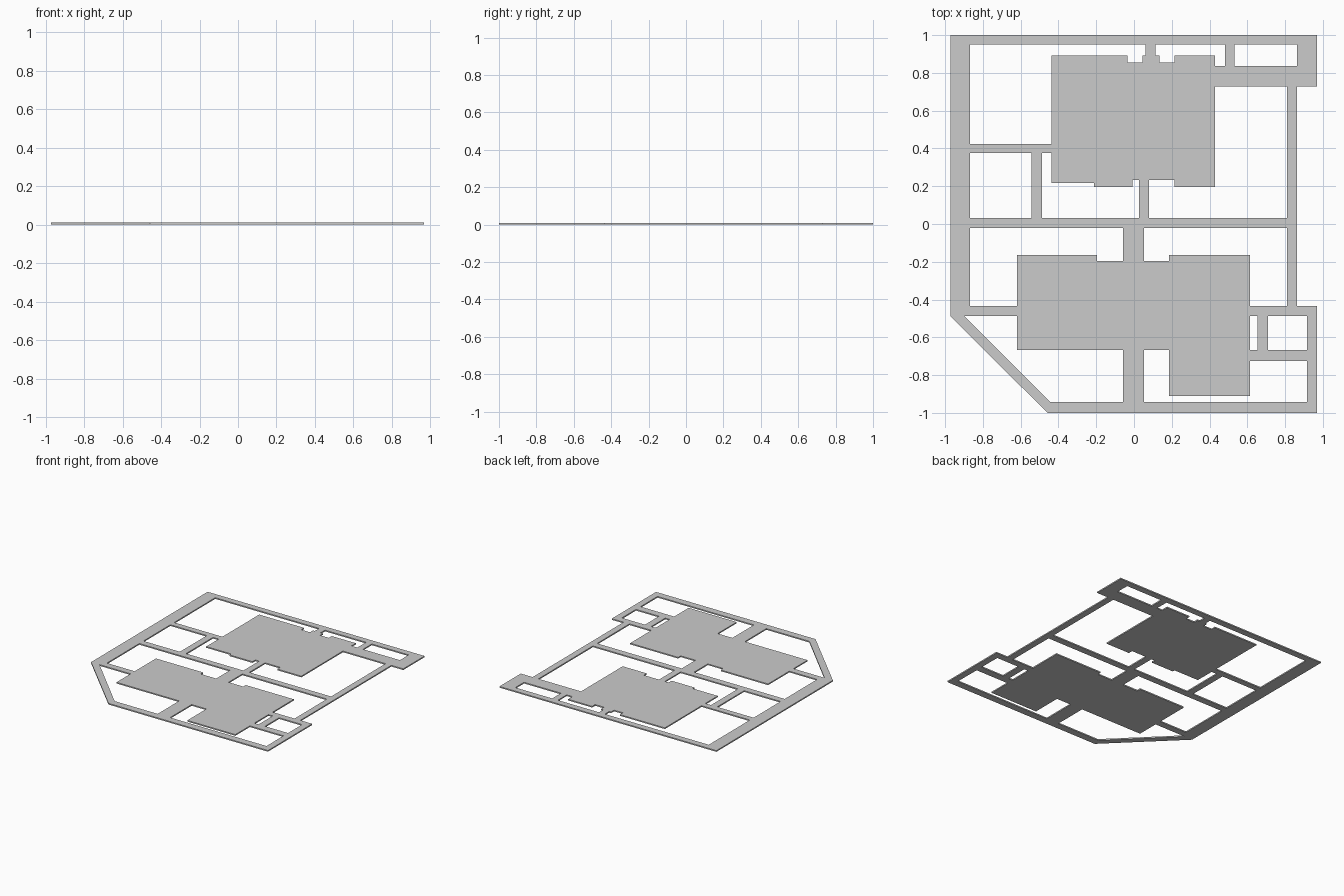
import bpy, bmesh

if "Cube" in bpy.data.objects:
    bpy.data.objects.remove(bpy.data.objects["Cube"])

THICK = 0.01

# Rectangles are (x0, x1, y0, y1)
upper_pad = [
    (-.436, -.212, .217, .855), (-.212, -.008, .196, .855),
    (-.008, .214, .233, .855), (.214, .429, .196, .855),
    # tabs left standing between the top notches
    (-.436, -.034, .855, .893), (.045, .135, .855, .893), (.214, .429, .855, .893),
]
lower_pad = [
    (-.619, .614, -.668, -.196), (.185, .614, -.911, -.668),
    (-.619, -.196, -.196, -.164), (.185, .614, -.196, -.164),
]
border = [
    (-.972, -.868, -.488, 1), (-.972, .968, .949, 1),
    (.862, .968, .728, 1), (.429, .968, .728, .837),
    (.81, .862, -.435, .728), (.915, .968, -1, -.435),
    (-.443, .968, -1, -.943),
]
paths = [
    (.061, .114, .893, .949), (.481, .532, .837, .949),
    (-.868, -.436, .376, .424), (-.542, -.487, .032, .376),
    (.026, .079, .032, .233), (-.868, .862, -.021, .032),
    (-.058, .053, -.196, -.021), (-.058, .053, -1, -.668),
    (-.897, -.619, -.488, -.435), (.614, .968, -.488, -.435),
    (.653, .709, -.668, -.488), (.614, .968, -.726, -.668),
]
# Slanted strip at the front left corner
slant = [(-.972, -.488), (-.458, -1), (-.443, -1), (-.443, -.943), (-.897, -.488)]


def union_of_rects(bm, rects):
    """Fill every grid cell covered by at least one rectangle."""
    xs = sorted({x for r in rects for x in r[:2]})
    ys = sorted({y for r in rects for y in r[2:]})
    for xa, xb in zip(xs, xs[1:]):
        for ya, yb in zip(ys, ys[1:]):
            cx, cy = (xa + xb) / 2, (ya + yb) / 2
            if any(r[0] < cx < r[1] and r[2] < cy < r[3] for r in rects):
                add_face(bm, [(xa, ya), (xb, ya), (xb, yb), (xa, yb)])


def add_face(bm, pts):
    bm.faces.new([bm.verts.new((x, y, 0)) for x, y in pts])


# One continuous slab: pads, border and connecting paths
bm = bmesh.new()
union_of_rects(bm, upper_pad + lower_pad + border + paths)
add_face(bm, slant)
bmesh.ops.remove_doubles(bm, verts=bm.verts, dist=0.0005)

# Give the slab its thickness
bottom = bm.faces[:]
res = bmesh.ops.extrude_face_region(bm, geom=bottom, use_keep_orig=True)
top = [g for g in res["geom"] if isinstance(g, bmesh.types.BMVert)]
bmesh.ops.translate(bm, verts=top, vec=(0, 0, THICK))
bmesh.ops.recalc_face_normals(bm, faces=bm.faces)

mesh = bpy.data.meshes.new("ground_slab")
bm.to_mesh(mesh)
bm.free()
bpy.context.collection.objects.link(bpy.data.objects.new("ground_slab", mesh))
